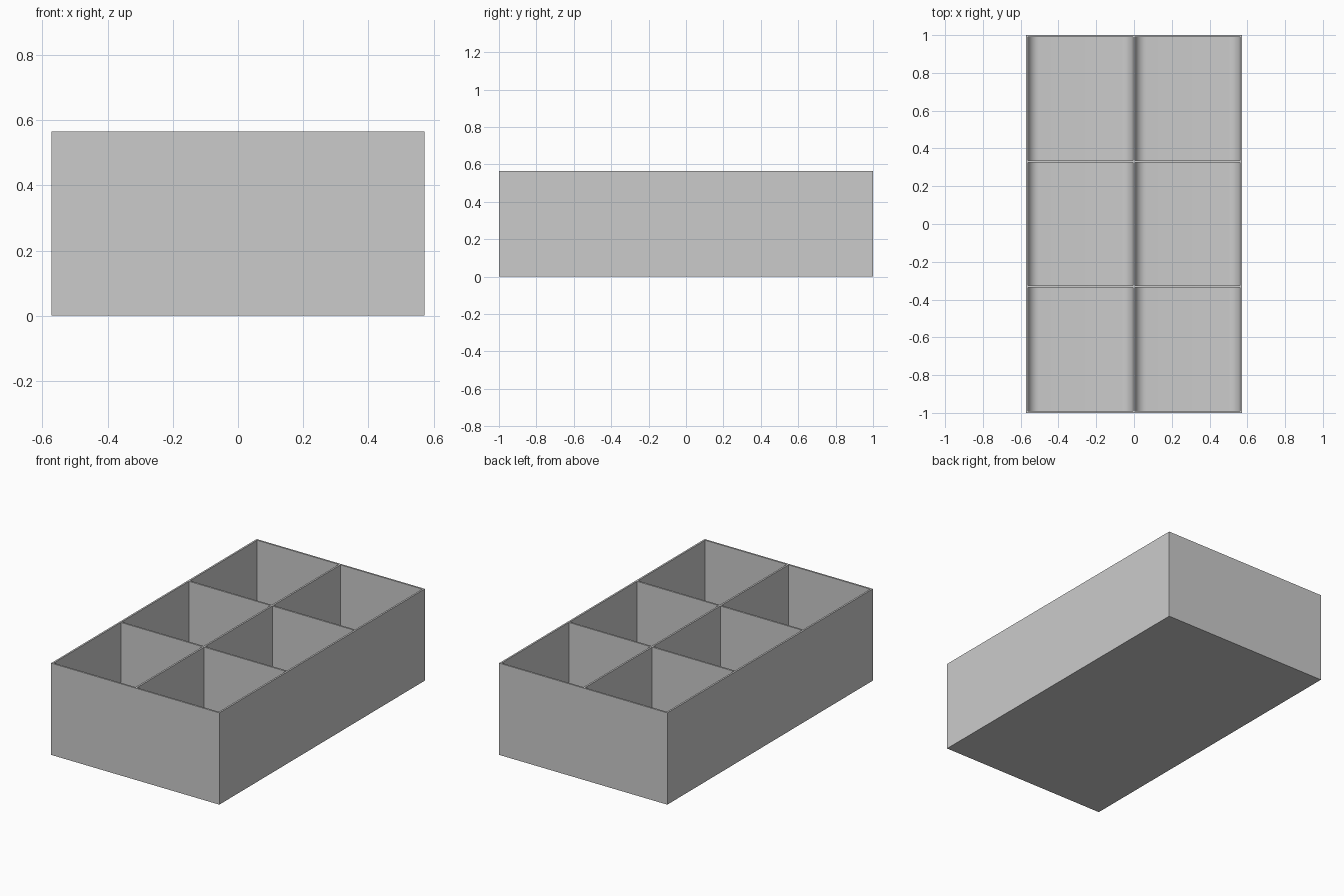
import bpy
import bmesh

WIDTH, LENGTH, HEIGHT = 1.146, 2.0, 0.565
WALL = 0.011
FILLET = 0.06
COLUMNS, ROWS = 2, 3

default_cube = bpy.data.objects.get("Cube")
if default_cube:
    bpy.data.objects.remove(default_cube, do_unlink=True)

# One plain grey for the whole tray
grey = bpy.data.materials.new("plain_grey")
grey.use_nodes = True
colour = (0.6, 0.6, 0.6, 1)
grey.diffuse_color = colour
grey.node_tree.nodes["Principled BSDF"].inputs["Base Color"].default_value = colour


def add_box(bm, low, high):
    """Add a box between two corners and return its vertices."""
    verts = bmesh.ops.create_cube(bm, size=1)["verts"]
    for v in verts:
        for i in range(3):
            v.co[i] = high[i] if v.co[i] > 0 else low[i]
    return verts


def make_object(name, bm):
    mesh = bpy.data.meshes.new(name)
    bm.to_mesh(mesh)
    bm.free()
    mesh.materials.append(grey)
    obj = bpy.data.objects.new(name, mesh)
    bpy.context.collection.objects.link(obj)
    return obj


# Solid outer block
bm = bmesh.new()
add_box(bm, (-WIDTH / 2, -LENGTH / 2, 0), (WIDTH / 2, LENGTH / 2, HEIGHT))
tray = make_object("divided_tray", bm)

# Compartment cutters, scooped along both long sides of the floor
bm = bmesh.new()
cell_x = (WIDTH - WALL * (COLUMNS + 1)) / COLUMNS
cell_y = (LENGTH - WALL * (ROWS + 1)) / ROWS
for column in range(COLUMNS):
    for row in range(ROWS):
        x = -WIDTH / 2 + WALL + column * (cell_x + WALL)
        y = -LENGTH / 2 + WALL + row * (cell_y + WALL)
        add_box(bm, (x, y, WALL), (x + cell_x, y + cell_y, HEIGHT + 0.1))
floor_edges = [e for e in bm.edges
               if all(v.co.z < HEIGHT / 2 for v in e.verts)
               and abs(e.verts[0].co.x - e.verts[1].co.x) < WALL / 2]
bmesh.ops.bevel(bm, geom=floor_edges, offset=FILLET, segments=8,
                profile=0.5, affect='EDGES')
cutter = make_object("compartment_cutter", bm)
cutter.hide_render = True

# Hollow out the compartments
cut = tray.modifiers.new("compartments", 'BOOLEAN')
cut.operation = 'DIFFERENCE'
cut.solver = 'EXACT'
cut.object = cutter
bpy.ops.object.select_all(action='DESELECT')
bpy.context.view_layer.objects.active = tray
tray.select_set(True)
bpy.ops.object.modifier_apply(modifier=cut.name)
bpy.data.objects.remove(cutter, do_unlink=True)

# Smooth scoops, crisp walls
bpy.ops.object.shade_smooth_by_angle(angle=0.5)
